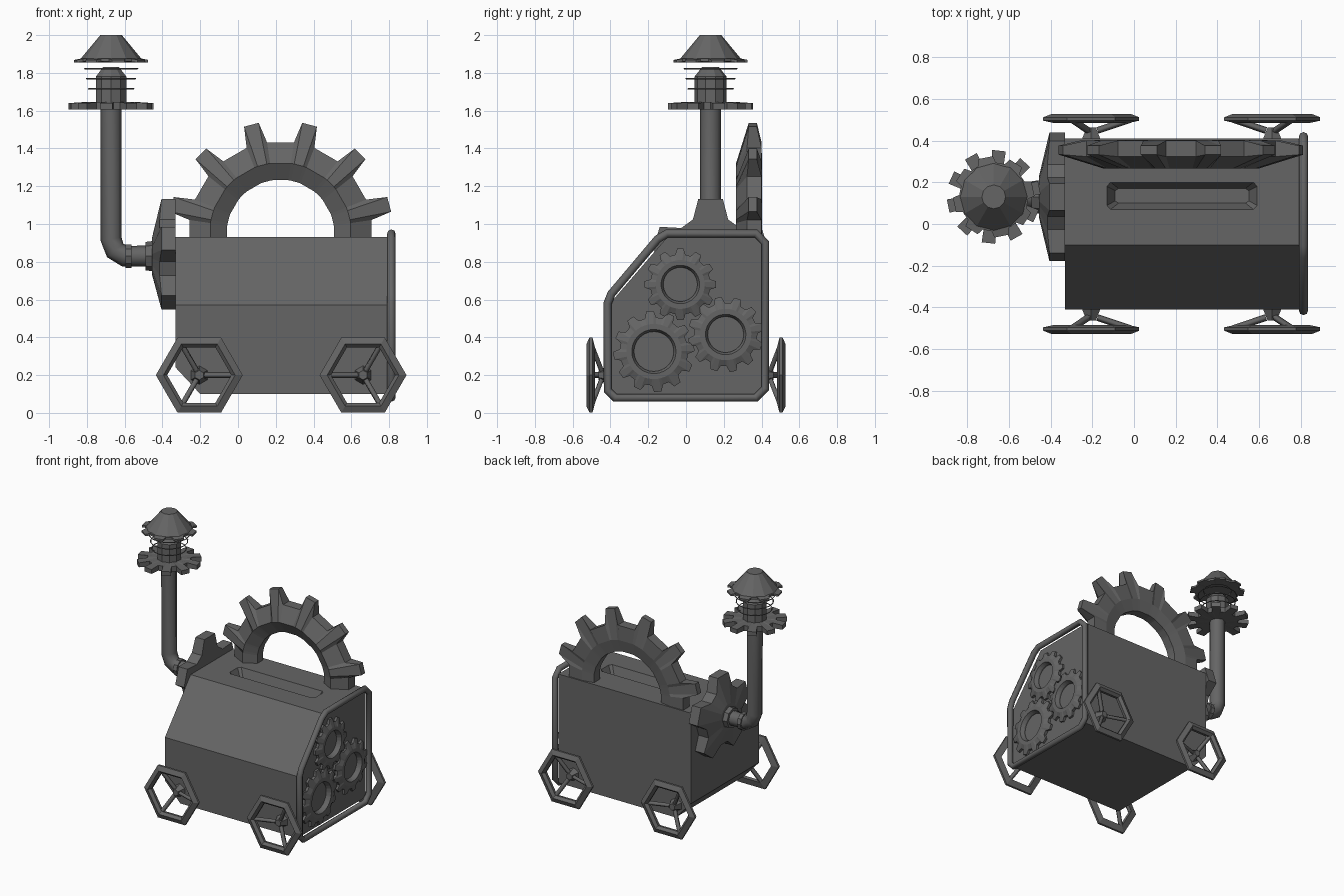
import bpy, bmesh, math
from mathutils import Matrix, Vector

if "Cube" in bpy.data.objects:
    bpy.data.objects.remove(bpy.data.objects["Cube"])

grey = bpy.data.materials.new("dark grey")
grey.diffuse_color = (0.13, 0.13, 0.13, 1)
grey.use_nodes = True
grey.node_tree.nodes["Principled BSDF"].inputs["Base Color"].default_value = grey.diffuse_color


def finish(name, bm, matrix=Matrix()):
    bm.transform(matrix)
    bmesh.ops.recalc_face_normals(bm, faces=bm.faces)
    me = bpy.data.meshes.new(name)
    bm.to_mesh(me)
    bm.free()
    me.materials.append(grey)
    ob = bpy.data.objects.new(name, me)
    bpy.context.collection.objects.link(ob)
    return ob


def loft(loops, wrap):
    """Skin closed loops of points; wrap joins last to first, otherwise cap the ends."""
    bm = bmesh.new()
    vs = [[bm.verts.new(p) for p in loop] for loop in loops]
    n, m = len(vs), len(vs[0])
    for i in range(n if wrap else n - 1):
        a, b = vs[i], vs[(i + 1) % n]
        for j in range(m):
            k = (j + 1) % m
            bm.faces.new((a[j], a[k], b[k], b[j]))
    if not wrap:
        bm.faces.new(vs[0])
        bm.faces.new(vs[-1])
    return bm


def around(section, a):
    return [(r * math.cos(a), r * math.sin(a), h) for r, h in section]


def gear(n, front, root, tip, back, w_root, w_tip, phase=0):
    """front/back: (radius, height) rings; root/tip: (radius, front height, back height)."""
    loops = []
    for i in range(n):
        c = phase + i * math.tau / n
        for d, (r, hf, hb) in ((-w_root, root), (-w_tip, tip), (w_tip, tip), (w_root, root)):
            loops.append(around(front + [(r, hf), (r, hb)] + back, c + d))
    return loft(loops, True)


def place(x, y, z, axis='Z', deg=0):
    return Matrix.Translation((x, y, z)) @ Matrix.Rotation(math.radians(deg), 4, axis)


def cone(name, sides, r1, r2, depth, matrix):
    """Cone or cylinder starting at the origin of matrix."""
    bm = bmesh.new()
    bmesh.ops.create_cone(bm, cap_ends=True, segments=sides, radius1=r1, radius2=r2, depth=depth)
    return finish(name, bm, matrix @ Matrix.Translation((0, 0, depth / 2)))


def tube(name, pts, r, res=1, cyclic=False):
    cu = bpy.data.curves.new(name, 'CURVE')
    cu.dimensions = '3D'
    cu.bevel_depth, cu.bevel_resolution, cu.use_fill_caps = r, res, True
    sp = cu.splines.new('POLY')
    sp.points.add(len(pts) - 1)
    for p, co in zip(sp.points, pts):
        p.co = (*co, 1)
    sp.use_cyclic_u = cyclic
    cu.materials.append(grey)
    ob = bpy.data.objects.new(name, cu)
    bpy.context.collection.objects.link(ob)
    return ob


# body: sloped-front box with a chamfered lower left edge
profile = [(-.41, .24), (-.41, .57), (-.10, .93), (.41, .93), (.41, .24)]
left = [(-.33, y, z) for y, z in profile]
right = [(.79, y, z) for y, z in profile]
bm = loft([left, right], False)
bl = loft([[(-.33, -.41, .24), (-.2, -.41, .1), (.79, -.41, .1), (.79, -.41, .24)],
           [(-.33, .41, .24), (-.2, .41, .1), (.79, .41, .1), (.79, .41, .24)]], False)
body = finish("body", bm)
finish("body_base", bl)

# slot cut into the top
slot = [(-1, -.7), (-.95, -1), (.95, -1), (1, -.7), (1, .7), (.95, 1), (-.95, 1), (-1, .7)]
cutter = finish("slot_cutter", loft(
    [[(.23 + u * a, .135 + v * b, z) for u, v in slot]
     for a, b, z in ((.32, .035, .85), (.36, .065, .93), (.36, .065, 1.0))], False))
cutter.hide_render = True
mod = body.modifiers.new("slot", 'BOOLEAN')
mod.object, mod.operation, mod.solver = cutter, 'DIFFERENCE', 'EXACT'
bpy.context.view_layer.update()
cut = bpy.data.meshes.new_from_object(body.evaluated_get(bpy.context.evaluated_depsgraph_get()))
body.modifiers.clear()
body.data = cut
bpy.data.objects.remove(cutter)

# rounded frame round the right end
frame = [(-.415, .12), (-.415, .58), (-.395, .63), (-.15, .92), (-.10, .95), (.37, .95),
         (.42, .90), (.42, .13), (.37, .08), (-.375, .08)]
tube("end_frame", [(.812, y, z) for y, z in frame], .022, 2, True)

# three flat gears on the right end
for i, (y, z, r, hole, n) in enumerate(((-.03, .68, .19, .09, 12), (-.17, .325, .215, .105, 12),
                                       (.21, .415, .20, .095, 12))):
    bm = gear(n, [(hole, .01), (hole + .012, .036), (r * .68, .036)], (r * .84, .02, -.005),
              (r, .016, -.005), [(hole, -.005)], .17, .09, .1 * i)
    finish("side_gear_%d" % (i + 1), bm, place(.79, y, z, 'Y', 90))

# large half gear standing on the top
bm = gear(12, [(.285, .02), (.375, .07)], (.487, .012, -.065), (.597, .003, -.04),
          [(.375, -.067), (.285, -.05)], .115, .067, math.radians(15))
bm.transform(place(.225, .335, .95, 'X', 90))
bmesh.ops.bisect_plane(bm, geom=bm.verts[:] + bm.edges[:] + bm.faces[:], plane_co=(0, 0, .91),
                       plane_no=(0, 0, 1), clear_inner=True)
finish("large_top_gear", bm)

# five-toothed gear and hub on the left end
bm = gear(5, [(.001, .125), (.10, .125)], (.215, .085, 0), (.31, .075, .0), [(.001, 0)], .45, .21)
finish("left_gear", bm, place(-.33, .13, .83, 'Y', -90))
cone("left_hub", 8, .08, .075, .04, place(-.45, .13, .83, 'Y', -90))

# chimney pipe with elbow and collar
PX, PY = -.672, .13
tube("chimney_pipe", [(-.47, PY, .83), (-.60, PY, .83), (-.65, PY, .86), (PX, PY, .92),
                      (PX, PY, 1.62)], .056, 2)
cone("pipe_collar", 10, .065, .065, .03, place(-.565, PY, .83, 'Y', -90))

# chimney top: gear, column, wire rings and cap
bm = gear(10, [(.001, .04)], (.15, .04, 0), (.225, .035, .002), [(.001, 0)], .2, .145, .2)
finish("chimney_gear", bm, place(PX, PY, 1.605))
cone("chimney_column", 10, .085, .085, .14, place(PX, PY, 1.64))
cone("column_dome", 10, .085, .045, .05, place(PX, PY, 1.78))
for i, (r, z) in enumerate(((.12, 1.715), (.13, 1.77), (.14, 1.822))):
    tube("wire_ring_%d" % (i + 1), [(PX + r * math.cos(a * math.tau / 16),
         PY + r * math.sin(a * math.tau / 16), z) for a in range(16)], .004, 0, True)
bm = gear(8, [(.10, .03)], (.165, .02, .004), (.195, .014, 0), [(.10, .005)], .26, .18, .2)
finish("cap_brim", bm, place(PX, PY, 1.855))
cone("cap", 12, .165, .057, .13, place(PX, PY, 1.87))

# four hexagonal wheels with three swept-back spokes
section = [(.23, .008), (.23, -.008), (.175, -.02), (.17, .005), (.19, .024)]
for side, sname in ((-1, "front"), (1, "back")):
    for x, turn, xname in ((-.205, 0, "left"), (.662, math.pi, "right")):
        bm = loft([around(section, i * math.tau / 6) for i in range(6)], True)
        m = place(x, side * .503, .2, 'X', 90 if side < 0 else -90)
        finish("%s_%s_wheel" % (sname, xname), bm, m)
        for i in range(3):
            a = turn + i * math.tau / 3
            tube("%s_%s_spoke_%d" % (sname, xname, i + 1),
                 [m @ Vector((.185 * math.cos(a), .185 * math.sin(a), -.003)),
                  m @ Vector((.03 * math.cos(a), .03 * math.sin(a), -.055))], .016, 0)
        cone("%s_%s_axle" % (sname, xname), 6, .055, .025, .065,
             m @ Matrix.Translation((0, 0, -.105)))
